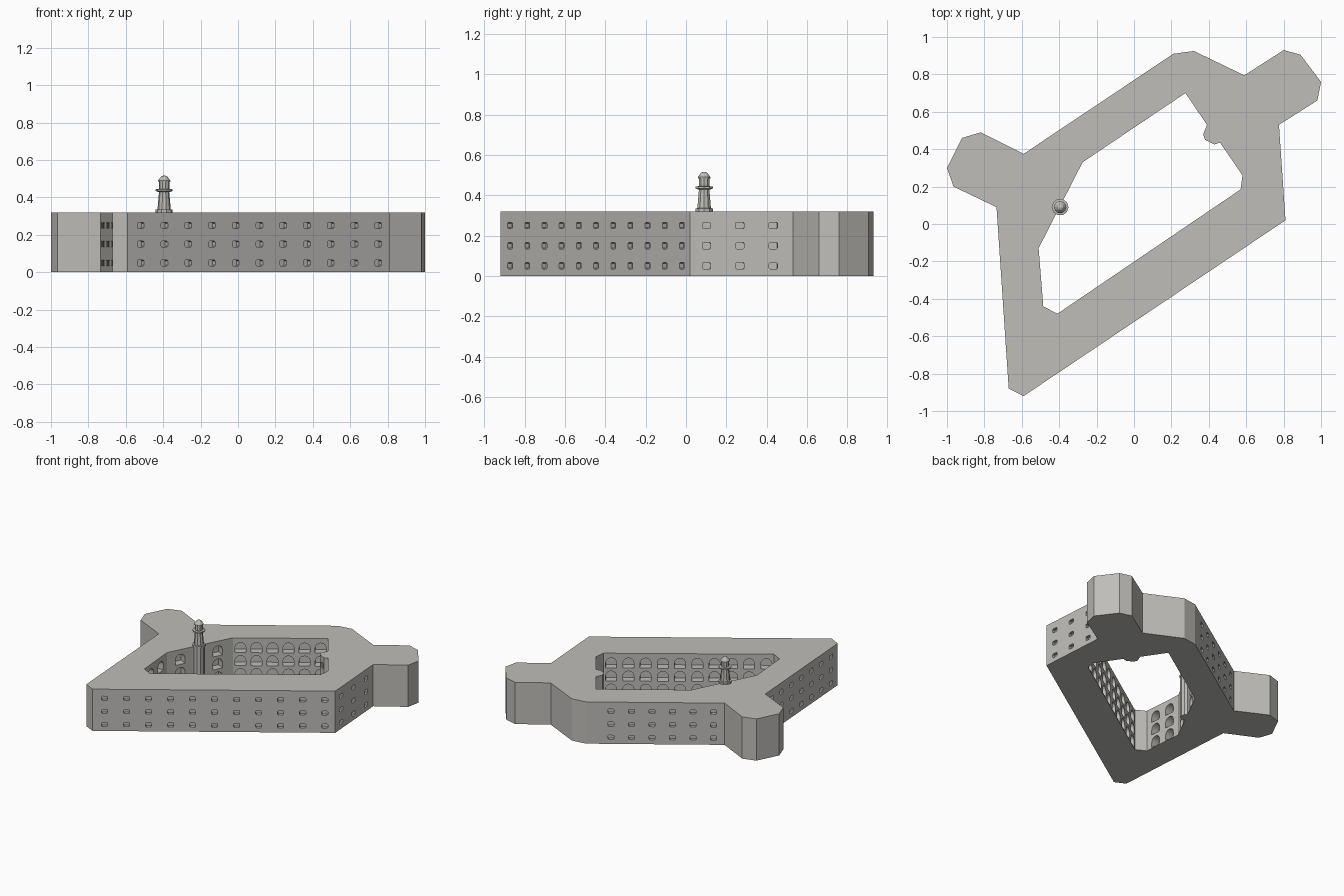
import bpy, bmesh, math
from mathutils import Vector

cube = bpy.data.objects.get("Cube")
if cube:
    bpy.data.objects.remove(cube, do_unlink=True)

stone = bpy.data.materials.new("warm grey stone")
stone.use_nodes = True
colour = (0.52, 0.51, 0.485, 1)
stone.diffuse_color = colour
stone.node_tree.nodes["Principled BSDF"].inputs["Base Color"].default_value = colour

HEIGHT = 0.32
ROWS = (0.05, 0.15, 0.25)


def add_prism(bm, base, offset):
    """Closed prism from a loop of points swept along an offset."""
    low = [bm.verts.new(p) for p in base]
    high = [bm.verts.new(Vector(p) + offset) for p in base]
    n = len(low)
    faces = [bm.faces.new(low), bm.faces.new(high)]
    for i in range(n):
        j = (i + 1) % n
        faces.append(bm.faces.new((low[i], low[j], high[j], high[i])))
    bmesh.ops.recalc_face_normals(bm, faces=faces)


def finish(bm, name):
    mesh = bpy.data.meshes.new(name)
    bm.to_mesh(mesh)
    bm.free()
    mesh.materials.append(stone)
    obj = bpy.data.objects.new(name, mesh)
    bpy.context.collection.objects.link(obj)
    return obj


def slab(name, outline, z0, z1):
    bm = bmesh.new()
    add_prism(bm, [(x, y, z0) for x, y in outline], Vector((0, 0, z1 - z0)))
    return finish(bm, name)


def cut_away(target, cutter):
    cutter.hide_render = True
    mod = target.modifiers.new("cut", 'BOOLEAN')
    mod.operation = 'DIFFERENCE'
    mod.solver = 'EXACT'
    mod.object = cutter
    graph = bpy.context.evaluated_depsgraph_get()
    mesh = bpy.data.meshes.new_from_object(target.evaluated_get(graph))
    target.modifiers.clear()
    target.data = mesh
    bpy.data.objects.remove(cutter, do_unlink=True)


# Opening shapes as (along wall, height) loops about the row height
def window_shape(w=0.042, h=0.032, c=0.005):
    a, b = w / 2, h / 2
    return [(-a + c, -b), (a - c, -b), (a, -b + c), (a, b - c),
            (a - c, b), (-a + c, b), (-a, b - c), (-a, -b + c)]


def arch_shape(r=0.038, bottom=-0.043):
    arc = [(r * math.cos(math.pi * i / 8), r * math.sin(math.pi * i / 8) - 0.004)
           for i in range(9)]
    return [(-r, bottom), (r, bottom)] + arc


def add_openings(bm, start, end, places, shape, depth, inward):
    """Recess cutters in three storeys along one wall; places run 0 to 1."""
    start, end = Vector((*start, 0)), Vector((*end, 0))
    along = (end - start).normalized()
    into = Vector((-along.y, along.x, 0)) * inward
    for t in places:
        for z in ROWS:
            centre = start.lerp(end, t) + Vector((0, 0, z)) - into * 0.012
            loop = [centre + along * u + Vector((0, 0, v)) for u, v in shape]
            add_prism(bm, loop, into * (depth + 0.012))


def spread(n, first, last):
    return [first + (last - first) * i / (n - 1) for i in range(n)]


# Fort walls with two corner bastions
outer = [(-0.59, -0.92), (0.81, 0.02), (0.775, 0.53), (0.98, 0.66), (1.0, 0.76),
         (0.89, 0.905), (0.80, 0.93), (0.59, 0.795), (0.32, 0.925), (0.21, 0.91),
         (-0.59, 0.375), (-0.82, 0.49), (-0.92, 0.46), (-1.0, 0.30), (-0.965, 0.20),
         (-0.735, 0.09), (-0.67, -0.88)]
# Courtyard, with a stair turret bulging from the east side
inner = [(-0.41, -0.48), (0.57, 0.185), (0.58, 0.26), (0.46, 0.435), (0.43, 0.425),
         (0.38, 0.45), (0.37, 0.48), (0.39, 0.53), (0.275, 0.70), (-0.275, 0.33),
         (-0.51, -0.13), (-0.485, -0.44)]
walls = slab("fort_walls", outer, 0, HEIGHT)
cut_away(walls, slab("courtyard_cutter", inner, -0.1, HEIGHT + 0.1))

# Gun windows outside, arched casemates inside
bm = bmesh.new()
for i, places in ((0, spread(11, 0.05, 0.957)), (1, spread(3, 0.16, 0.81)),
                  (9, spread(6, 0.18, 0.92)), (15, spread(7, 0.09, 0.91))):
    add_openings(bm, outer[i], outer[(i + 1) % len(outer)], places,
                 window_shape(), 0.025, 1)
for i, places in ((0, spread(10, 0.045, 0.955)), (2, [0.5]), (7, [0.5]),
                  (8, spread(6, 0.08, 0.92)), (9, [0.23, 0.8]), (10, [0.28, 0.72])):
    add_openings(bm, inner[i], inner[(i + 1) % len(inner)], places,
                 arch_shape(), 0.06, -1)
add_openings(bm, inner[4], inner[5], [0.5], window_shape(0.03, 0.045), 0.03, -1)
cut_away(walls, finish(bm, "opening_cutters"))


# Lighthouse on the west courtyard wall
def lathe(name, profile, sides=10):
    bm = bmesh.new()
    rings = []
    for r, z in profile:
        rings.append([bm.verts.new((r * math.cos(2 * math.pi * k / sides),
                                    r * math.sin(2 * math.pi * k / sides), z))
                      for k in range(sides)])
    for a, b in zip(rings, rings[1:]):
        for k in range(sides):
            j = (k + 1) % sides
            bm.faces.new((a[k], a[j], b[j], b[k]))
    bm.faces.new(rings[0][::-1])
    bm.faces.new(rings[-1])
    obj = finish(bm, name)
    obj.location = (-0.395, 0.09, 0)
    return obj


lathe("lighthouse_shaft", [(0.04, 0), (0.04, 0.322)])
lathe("lighthouse_base", [(0.045, 0.318), (0.045, 0.334), (0.036, 0.336)])
lathe("lighthouse_tower", [(0.036, 0.33), (0.027, 0.432)])
lathe("lighthouse_gallery", [(0.03, 0.428), (0.045, 0.434), (0.045, 0.443), (0.03, 0.445)])
lathe("lighthouse_lantern", [(0.028, 0.44), (0.028, 0.487)])
lathe("lighthouse_roof", [(0.033, 0.484), (0.033, 0.49), (0.016, 0.512), (0.006, 0.516)])
